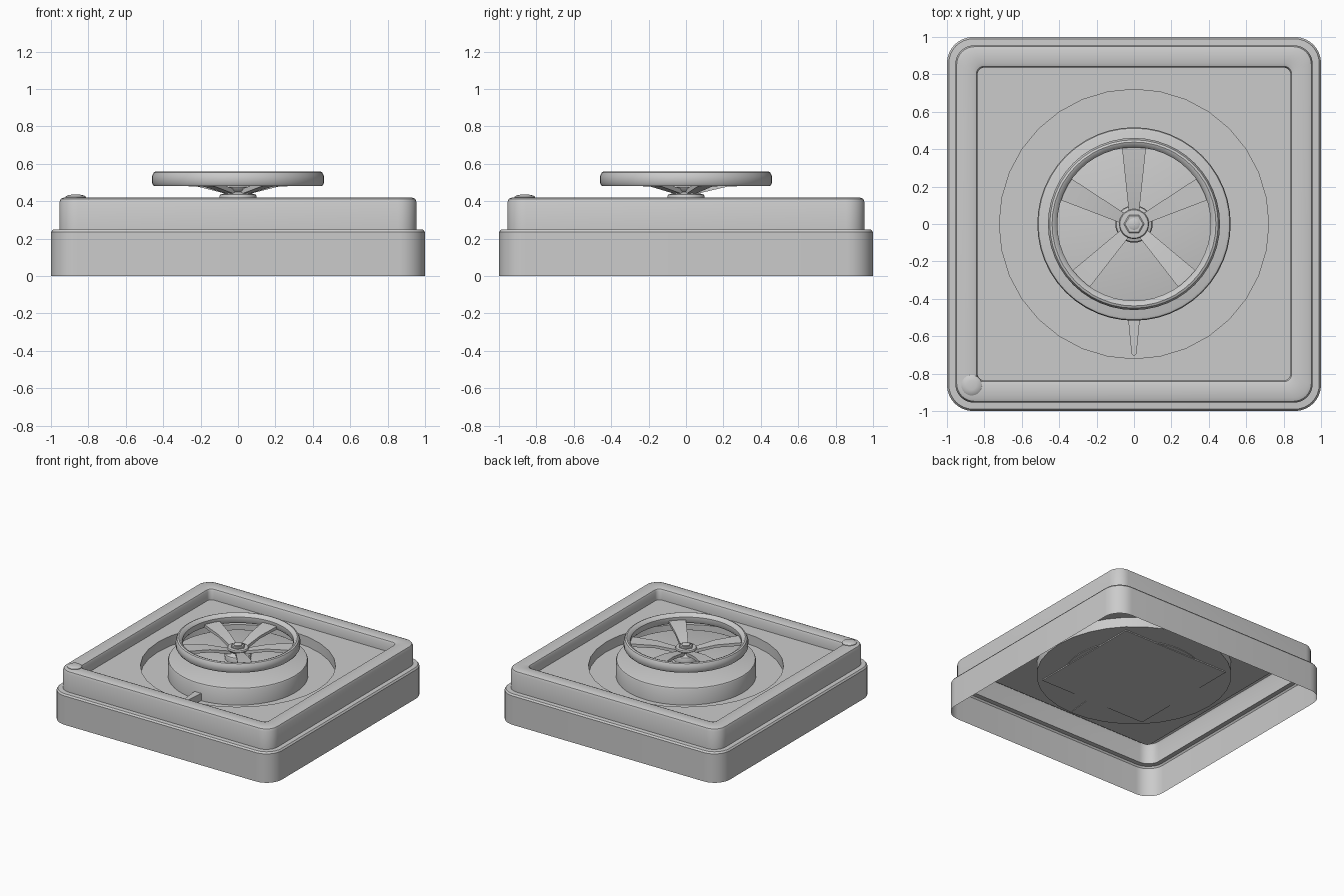
import bpy, bmesh
from math import pi, cos, sin, radians

if "Cube" in bpy.data.objects:
    bpy.data.objects.remove(bpy.data.objects["Cube"])


def finish(name, bm, angle=35, normals=True):
    bmesh.ops.remove_doubles(bm, verts=bm.verts, dist=1e-5)
    if normals:
        bmesh.ops.recalc_face_normals(bm, faces=bm.faces)
    mesh = bpy.data.meshes.new(name)
    bm.to_mesh(mesh)
    bm.free()
    ob = bpy.data.objects.new(name, mesh)
    bpy.context.collection.objects.link(ob)
    bpy.ops.object.select_all(action='DESELECT')
    ob.select_set(True)
    bpy.context.view_layer.objects.active = ob
    bpy.ops.object.shade_smooth_by_angle(angle=radians(angle))
    return ob


def rounded_loop(half, radius, z, steps=8):
    """Rounded square; becomes a circle when half equals radius."""
    pts = []
    c = half - radius
    for q, (sx, sy) in enumerate([(1, 1), (-1, 1), (-1, -1), (1, -1)]):
        for i in range(steps + 1):
            a = (q + i / steps) * pi / 2
            pts.append((sx * c + radius * cos(a), sy * c + radius * sin(a), z))
    return pts


def ring_loop(radius, z, n=32):
    return [(radius * cos(2 * pi * i / n), radius * sin(2 * pi * i / n), z) for i in range(n)]


def loft(name, loops, cap_start=False, cap_end=False, closed=False, at=(0, 0)):
    bm = bmesh.new()
    rows = [[bm.verts.new((x + at[0], y + at[1], z)) for x, y, z in lp] for lp in loops]
    pairs = list(zip(rows, rows[1:]))
    if closed:
        pairs.append((rows[-1], rows[0]))
    n = len(rows[0])
    for a, b in pairs:
        for i in range(n):
            j = (i + 1) % n
            bm.faces.new((a[i], a[j], b[j], b[i]))
    if cap_start:
        bm.faces.new(rows[0][::-1])
    if cap_end:
        bm.faces.new(rows[-1])
    return finish(name, bm)


# Open-bottomed housing: skirt, step, rim, sunken panel and round recess
housing = [(1, .14, 0), (1, .14, .235), (.99, .13, .248), (.955, .10, .25),
           (.955, .10, .395), (.948, .095, .413), (.93, .08, .42),
           (.86, .05, .42), (.843, .04, .414), (.836, .035, .40), (.836, .035, .33),
           (.72, .72, .33), (.72, .72, .25), (.50, .50, .25)]
loft("housing", [rounded_loop(*p) for p in housing], cap_end=True)

# Square plate under the recess floor
loft("bottom_plate", [rounded_loop(.48, .001, .24, 1), rounded_loop(.48, .001, .249, 1)],
     cap_start=True, cap_end=True)

# Raised round platform
loft("platform", [ring_loop(r, z, 48) for r, z in
                  [(.517, .245), (.517, .375), (.512, .385), (.50, .39)]],
     cap_start=True, cap_end=True)

# Handwheel rim
rim = [(.42, .482), (.45, .482), (.46, .497), (.46, .535), (.45, .555),
       (.438, .56), (.425, .555), (.41, .535), (.41, .497)]
loft("wheel_rim", [ring_loop(r, z, 48) for r, z in rim], closed=True)

# Hub with lower flange and stepped cap
hub = [(.095, .38), (.10, .425), (.095, .435), (.065, .445), (.055, .45),
       (.07, .46), (.08, .475), (.075, .485), (.055, .487)]
loft("hub", [ring_loop(r, z) for r, z in hub], cap_start=True, cap_end=True)
loft("hub_nut", [ring_loop(.055, .48, 6), ring_loop(.055, .495, 6), ring_loop(.048, .50, 6)],
     cap_end=True)
loft("hub_bolt", [ring_loop(.032, .495, 16), ring_loop(.032, .507, 16), ring_loop(.022, .512, 16)],
     cap_end=True)

# Five flared spokes
sections = [(.05, .026, .438, .465), (.22, .044, .478, .50), (.425, .066, .487, .512)]
for k, deg in enumerate((90, 27, -46, -134, 153)):
    c, s = cos(radians(deg)), sin(radians(deg))
    loops = [[(r * c - w * s, r * s + w * c, z) for w, z in
              ((-hw, zb), (hw, zb), (hw, zt), (-hw, zt))] for r, hw, zb, zt in sections]
    loft(f"spoke_{k + 1}", loops, cap_start=True, cap_end=True)

# Pointer in the recess at the front
outline = [(-.032, -.50), (-.013, -.695), (0, -.705), (.013, -.695), (.032, -.50)]
loft("pointer", [[(x, y, z) for x, y in outline] for z in (.245, .31)],
     cap_start=True, cap_end=True)

# Small domed stud on the front left corner
loft("corner_stud", [ring_loop(r, z, 24) for r, z in
                     [(.055, .41), (.055, .424), (.045, .431), (.025, .435)]],
     cap_end=True, at=(-.868, -.862))
